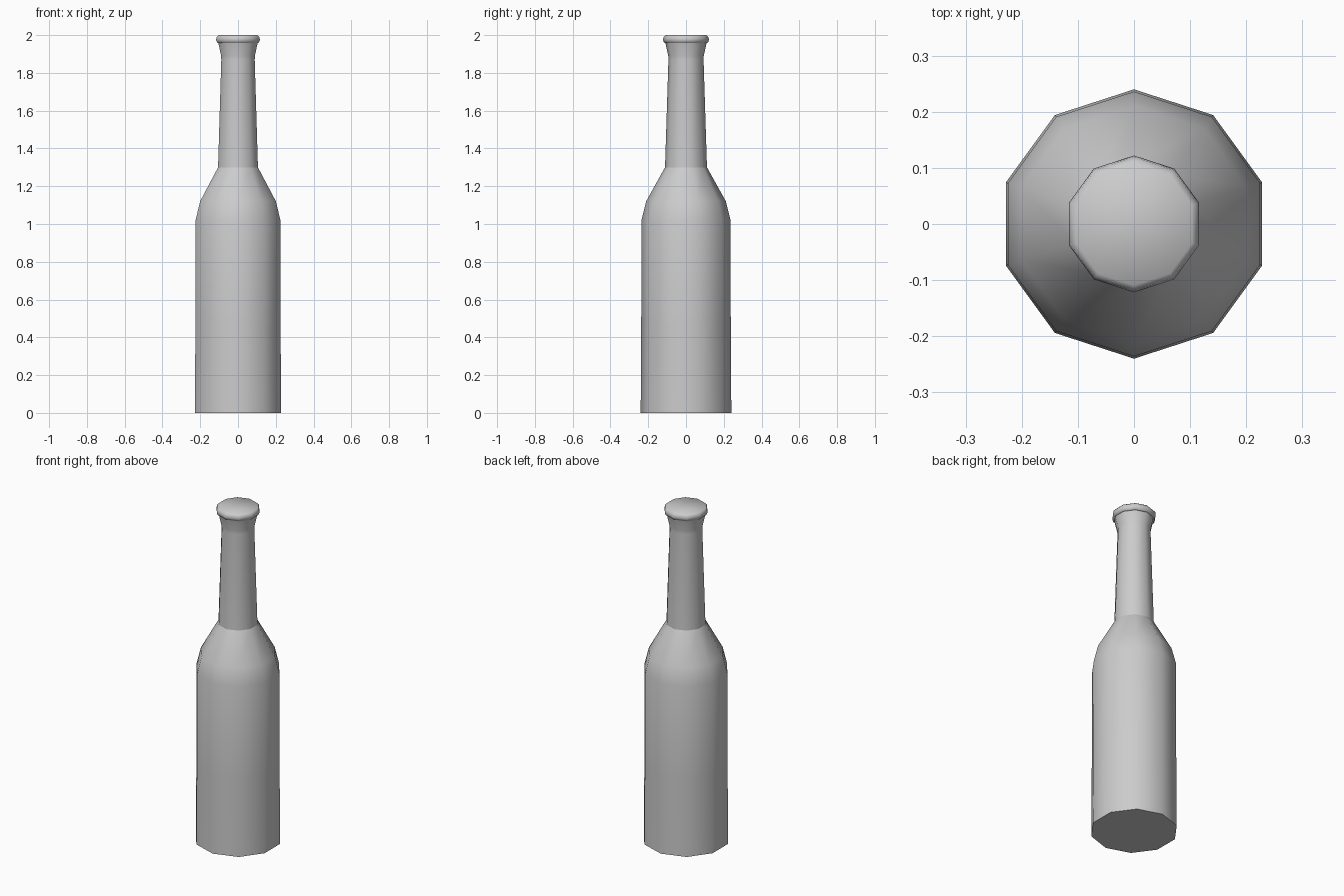
import bpy, bmesh
from math import cos, sin, pi, radians

if "Cube" in bpy.data.objects:
    bpy.data.objects.remove(bpy.data.objects["Cube"])

SIDES = 10


def lathe(name, profile, angle, cap_bottom=False, cap_top=False):
    """Turn a (radius, height) profile into a ten-sided solid with corners on the y axis."""
    bm = bmesh.new()
    rings = []
    for r, z in profile:
        rings.append([bm.verts.new((r * cos(pi / 2 + 2 * pi * i / SIDES),
                                    r * sin(pi / 2 + 2 * pi * i / SIDES), z))
                      for i in range(SIDES)])
    for low, high in zip(rings, rings[1:]):
        for i in range(SIDES):
            j = (i + 1) % SIDES
            bm.faces.new((low[i], low[j], high[j], high[i]))
    if cap_bottom:
        bm.faces.new(rings[0][::-1])
    if cap_top:
        bm.faces.new(rings[-1])
    mesh = bpy.data.meshes.new(name)
    bm.to_mesh(mesh)
    bm.free()
    obj = bpy.data.objects.new(name, mesh)
    bpy.context.collection.objects.link(obj)
    bpy.ops.object.select_all(action='DESELECT')
    obj.select_set(True)
    bpy.context.view_layer.objects.active = obj
    bpy.ops.object.shade_smooth_by_angle(angle=radians(angle))
    return obj


# Body with closed base and sloping shoulder
lathe("bottle_body", [(0.24, 0), (0.237, 0.46), (0.236, 1.02), (0.211, 1.12), (0.111, 1.30)],
      50, cap_bottom=True)

# Tapered neck, flaring out below the cap
lathe("bottle_neck", [(0.111, 1.30), (0.093, 1.87), (0.094, 1.89), (0.109, 1.957)], 50)

# Rounded cap on the mouth
lathe("bottle_cap", [(0.109, 1.957), (0.116, 1.96), (0.122, 1.975), (0.119, 1.99), (0.109, 2.0)],
      80, cap_bottom=True, cap_top=True)
